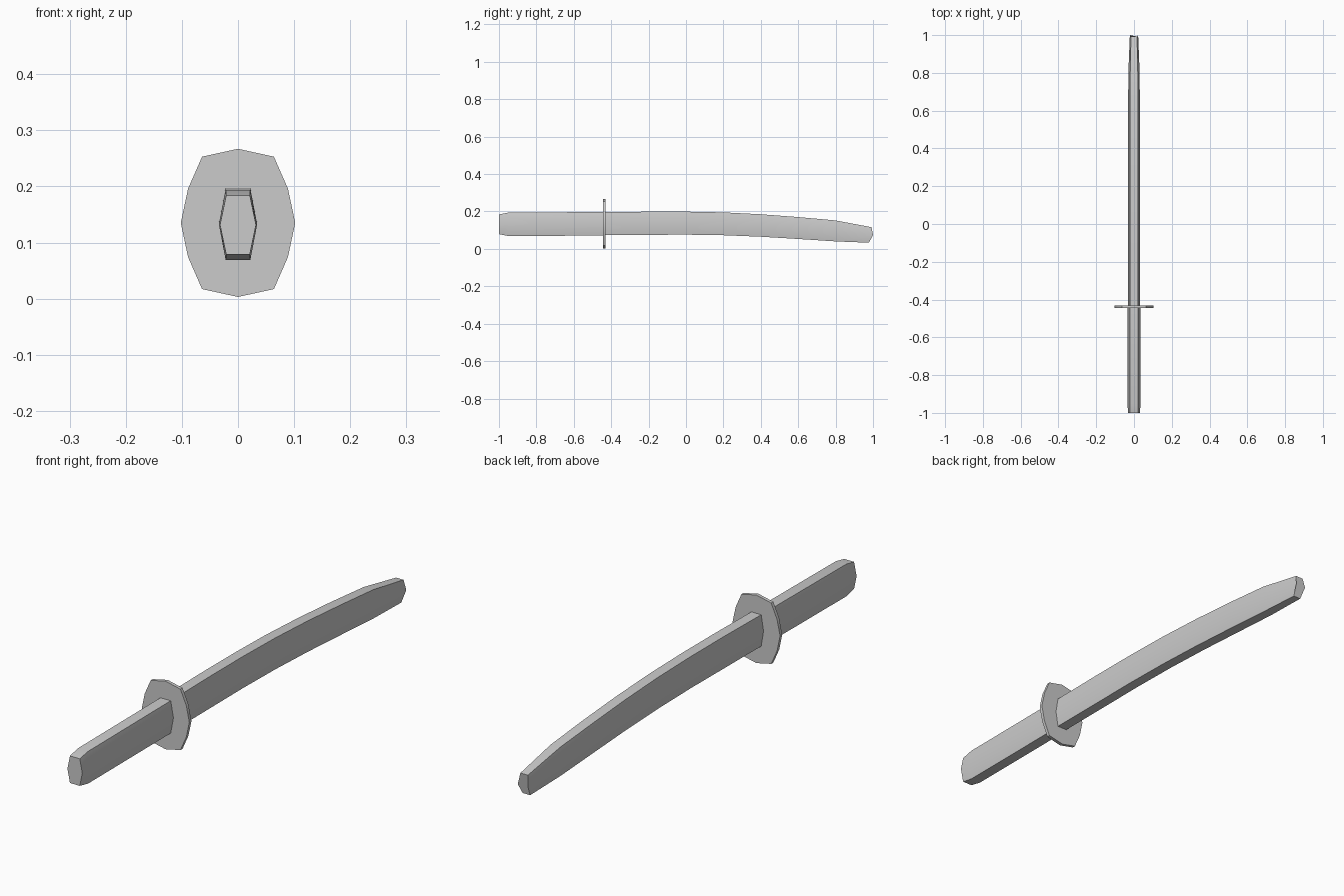
import bpy, bmesh, math

cube = bpy.data.objects.get("Cube")
if cube:
    bpy.data.objects.remove(cube, do_unlink=True)

grey = bpy.data.materials.new("plain grey")
grey.use_nodes = True
colour = (0.6, 0.6, 0.6, 1)
grey.diffuse_color = colour
grey.node_tree.nodes["Principled BSDF"].inputs["Base Color"].default_value = colour


def loft(name, rings):
    """Skin a closed body through matching rings of points and cap both ends."""
    bm = bmesh.new()
    loops = [[bm.verts.new(p) for p in ring] for ring in rings]
    for a, b in zip(loops, loops[1:]):
        for i in range(len(a)):
            j = (i + 1) % len(a)
            bm.faces.new((a[i], a[j], b[j], b[i]))
    bm.faces.new(loops[0])
    bm.faces.new(loops[-1])
    bmesh.ops.recalc_face_normals(bm, faces=bm.faces)
    mesh = bpy.data.meshes.new(name)
    bm.to_mesh(mesh)
    bm.free()
    obj = bpy.data.objects.new(name, mesh)
    obj.data.materials.append(grey)
    bpy.context.collection.objects.link(obj)
    bpy.ops.object.select_all(action="DESELECT")
    obj.select_set(True)
    bpy.context.view_layer.objects.active = obj
    bpy.ops.object.shade_smooth_by_angle(angle=math.radians(30))
    return obj


def hexagon(y, bottom, top, wide, narrow, lean=(0, 0)):
    """Upright six-sided section; lean shifts its bottom and top edges along y."""
    mid = (bottom + top) / 2
    low, high = y + lean[0], y + lean[1]
    return [(-narrow, low, bottom), (narrow, low, bottom), (wide, y, mid),
            (narrow, high, top), (-narrow, high, top), (-wide, y, mid)]


# Handle with a slightly chamfered pommel end
loft("handle", [
    hexagon(-1.0, 0.079, 0.184, 0.032, 0.021),
    hexagon(-0.95, 0.069, 0.194, 0.034, 0.022),
    hexagon(-0.435, 0.071, 0.197, 0.034, 0.022),
])

# Scabbard: y, bottom, top, half width, half edge width
stations = [(-0.44, 0.074, 0.196, 0.031, 0.021), (-0.2, 0.075, 0.199, 0.031, 0.021),
            (0, 0.076, 0.199, 0.031, 0.021), (0.2, 0.073, 0.195, 0.031, 0.021),
            (0.4, 0.065, 0.185, 0.031, 0.021), (0.6, 0.053, 0.170, 0.031, 0.021),
            (0.8, 0.040, 0.152, 0.030, 0.020)]
rings = [hexagon(*s) for s in stations]
rings.append(hexagon(1.0, 0.033, 0.116, 0.022, 0.016, lean=(-0.022, -0.008)))
loft("scabbard", rings)

# Thin twelve-sided hand guard
quarter = [(0, 0.132), (0.064, 0.118), (0.089, 0.061), (0.102, 0)]
half = quarter + [(x, -z) for x, z in quarter[-2::-1]]
outline = half + [(-x, z) for x, z in half[-2:0:-1]]
loft("guard", [[(x, y, z + 0.135) for x, z in outline] for y in (-0.444, -0.431)])
